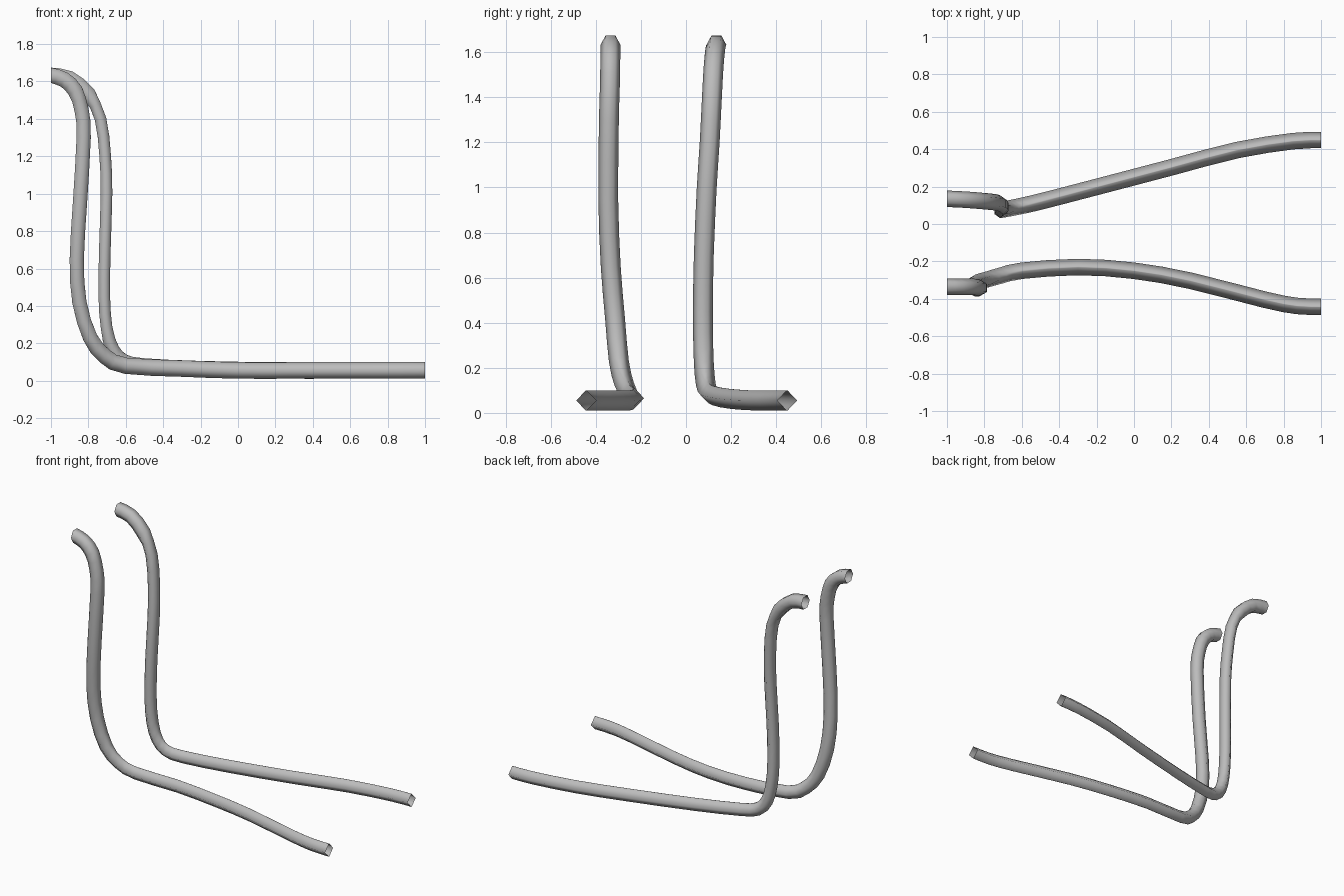
import bpy
import bmesh
from mathutils import Vector

cube = bpy.data.objects.get("Cube")
if cube:
    bpy.data.objects.remove(cube, do_unlink=True)

grey = bpy.data.materials.new("plain_grey")
grey.use_nodes = True
grey.diffuse_color = (0.5, 0.5, 0.5, 1)
grey.node_tree.nodes["Principled BSDF"].inputs["Base Color"].default_value = (0.5, 0.5, 0.5, 1)

RADIUS = 0.044


def smooth_path(points):
    """Catmull-Rom curve with one extra point in each span."""
    pts = [Vector(p) for p in points]
    path = []
    for i in range(len(pts) - 1):
        a, b, c = pts[max(i - 1, 0)], pts[i], pts[i + 1]
        d = pts[min(i + 2, len(pts) - 1)]
        path += [b, (9 * (b + c) - a - d) / 16]
    return path + [pts[-1]]


def make_tube(name, points, depth):
    """Open tube: six-sided on the upright, narrowing to a diamond along the floor."""
    path = smooth_path(points)
    bm = bmesh.new()
    rings = []
    last = len(path) - 1
    for i, p in enumerate(path):
        if i in (0, last):
            along = Vector((1, 0, 0))
        else:
            along = (path[i + 1] - path[i - 1]).normalized()
        side = Vector((0, 1, 0))
        side = (side - along * side.dot(along)).normalized()
        up = along.cross(side)
        # blend from upright section to floor section by height
        f = min(max((p.z - 0.06) / 0.2, 0), 1)
        flat = 0.002 + 0.02 * f
        half = RADIUS + (depth - RADIUS) * f
        if p.z > 1.5:
            half = 0.041
        section = [(RADIUS, 0), (flat, half), (-flat, half),
                   (-RADIUS, 0), (-flat, -half), (flat, -half)]
        rings.append([bm.verts.new(p + side * s + up * u) for s, u in section])
    for r0, r1 in zip(rings, rings[1:]):
        for k in range(6):
            n = (k + 1) % 6
            bm.faces.new((r0[k], r0[n], r1[n], r1[k]))
    # make every face point away from the tube centre
    bmesh.ops.recalc_face_normals(bm, faces=bm.faces)
    bm.faces.ensure_lookup_table()
    if bm.faces[0].normal.dot(bm.faces[0].calc_center_median() - path[0]) < 0:
        bmesh.ops.reverse_faces(bm, faces=bm.faces)
    for face in bm.faces:
        face.smooth = True
    mesh = bpy.data.meshes.new(name)
    bm.to_mesh(mesh)
    bm.free()
    mesh.materials.append(grey)
    obj = bpy.data.objects.new(name, mesh)
    bpy.context.collection.objects.link(obj)


# Front tube, from its hooked top down to the floor run
make_tube("front_tube", [
    (-1, -.335, 1.633), (-.93, -.335, 1.61), (-.87, -.336, 1.55),
    (-.835, -.338, 1.44), (-.825, -.342, 1.3), (-.845, -.345, .95),
    (-.862, -.334, .65), (-.848, -.315, .42), (-.79, -.298, .23),
    (-.71, -.275, .13), (-.6, -.25, .08), (-.3, -.23, .065),
    (0, -.25, .055), (.3, -.303, .055), (.7, -.405, .055),
    (.87, -.438, .055), (1, -.443, .055)], 0.038)

# Back tube, same form with a tighter lower bend
make_tube("back_tube", [
    (-1, .135, 1.633), (-.9, .13, 1.615), (-.8, .122, 1.53),
    (-.735, .115, 1.4), (-.71, .105, 1.2), (-.703, .092, 1.0),
    (-.712, .079, .7), (-.715, .075, .45), (-.702, .077, .28),
    (-.67, .083, .165), (-.61, .095, .1), (-.5, .12, .077),
    (-.2, .198, .062), (.2, .303, .055), (.55, .395, .055),
    (.85, .443, .055), (1, .449, .055)], 0.031)
